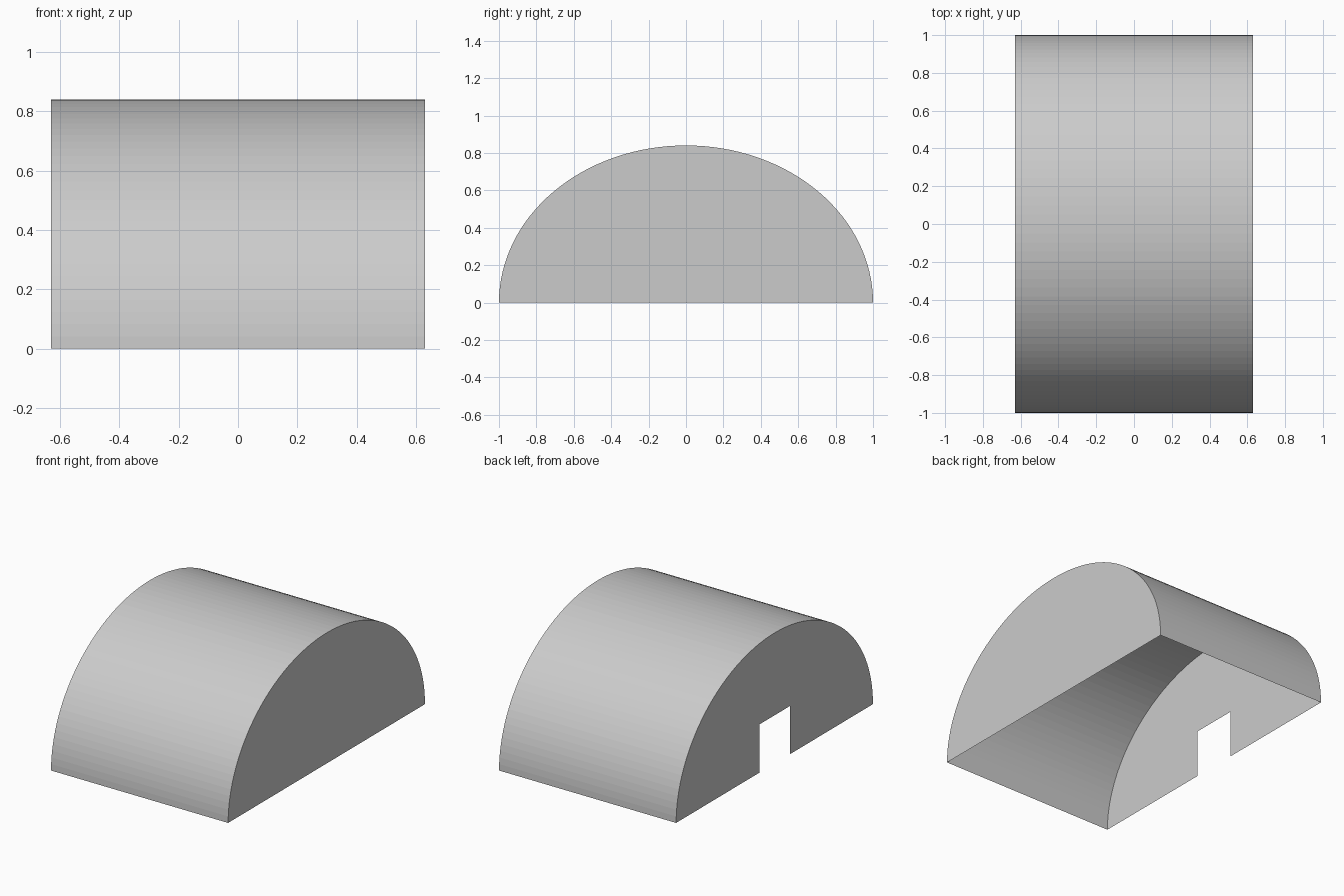
import bpy
import math

if "Cube" in bpy.data.objects:
    bpy.data.objects.remove(bpy.data.objects["Cube"])

HALF_X, HALF_Y, HEIGHT = 0.63, 1.0, 0.84
SEGMENTS = 64
DOOR_HALF, DOOR_TOP = 0.155, 0.31


def add_object(name, verts, faces):
    mesh = bpy.data.meshes.new(name)
    mesh.from_pydata(verts, [], faces)
    obj = bpy.data.objects.new(name, mesh)
    bpy.context.collection.objects.link(obj)
    return obj


# Half-ellipse profile running from +y over the top to -y
arch = [(HALF_Y * math.cos(math.pi * i / SEGMENTS),
         HEIGHT * math.sin(math.pi * i / SEGMENTS)) for i in range(SEGMENTS + 1)]
arch[-1] = (-HALF_Y, 0.0)

# Vaulted roof: thin flat-shaded sheet, open underneath
roof_verts = [(x, y, z) for y, z in arch for x in (-HALF_X, HALF_X)]
roof_faces = [(2 * i, 2 * i + 1, 2 * i + 3, 2 * i + 2) for i in range(SEGMENTS)]
add_object("vaulted_roof", roof_verts, roof_faces)

# Closed end wall on the right
add_object("solid_end_wall", [(HALF_X, y, z) for y, z in arch],
           [tuple(range(len(arch)))])

# Left end wall with a square doorway cut into its base
doorway = [(-DOOR_HALF, 0), (-DOOR_HALF, DOOR_TOP),
           (DOOR_HALF, DOOR_TOP), (DOOR_HALF, 0)]
outline = arch + doorway
add_object("doorway_end_wall", [(-HALF_X, y, z) for y, z in outline],
           [tuple(reversed(range(len(outline))))])
